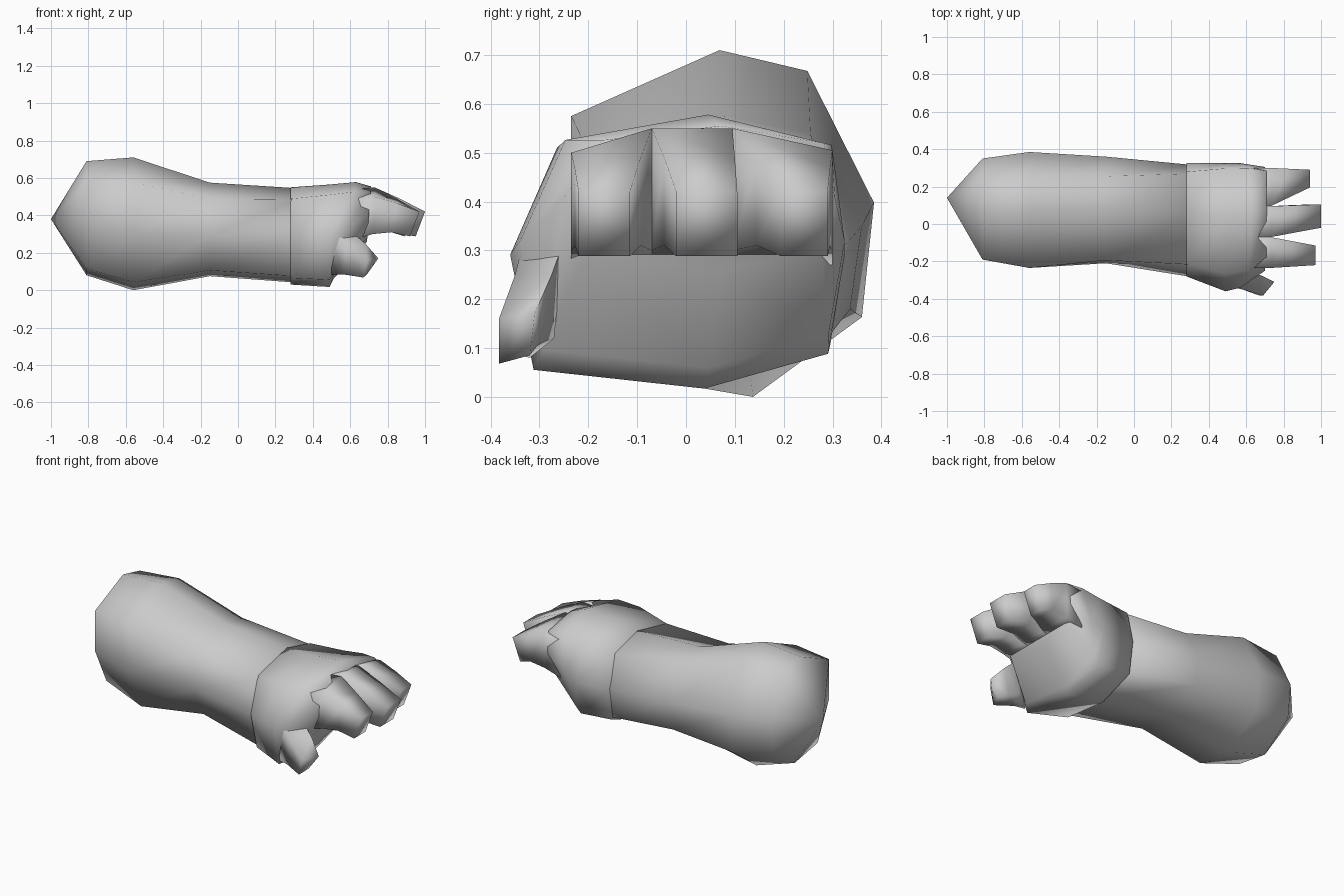
import bpy, bmesh, math

if "Cube" in bpy.data.objects:
    bpy.data.objects.remove(bpy.data.objects["Cube"])

# Normalised cross-sections (y, z), going round from the top towards +y
ARM = [(.49, 1), (.78, .94), (1, .56), (.96, .23), (.6, 0), (.2, .06), (0, .42), (0, .81)]
HAND = [(.58, 1), (.96, .88), (1, .5), (.95, .13), (.58, 0), (.07, .07), (0, .5), (.14, .9)]


def ring(x, y0, y1, z0, z1, t, lean=0.0):
    """Section at x, blended from ARM to HAND; lean shifts the top forward and the bottom back."""
    pts = []
    for a, h in zip(ARM, HAND):
        u, v = a[0] + (h[0] - a[0]) * t, a[1] + (h[1] - a[1]) * t
        pts.append((x + lean * (v - .5), y0 + (y1 - y0) * u, z0 + (z1 - z0) * v))
    return pts


def loft(name, rings, apex=None, smooth=89):
    bm = bmesh.new()
    loops = [[bm.verts.new(p) for p in r] for r in rings]
    n = len(loops[0])
    for a, b in zip(loops, loops[1:]):
        for i in range(n):
            j = (i + 1) % n
            bm.faces.new((a[i], a[j], b[j], b[i]))
    if apex:
        tip = bm.verts.new(apex)
        for i in range(n):
            bm.faces.new((loops[0][i], tip, loops[0][(i + 1) % n]))
    else:
        bm.faces.new(loops[0])
    bm.faces.new(loops[-1])
    bmesh.ops.recalc_face_normals(bm, faces=bm.faces)
    mesh = bpy.data.meshes.new(name)
    bm.to_mesh(mesh)
    bm.free()
    ob = bpy.data.objects.new(name, mesh)
    bpy.context.collection.objects.link(ob)
    bpy.ops.object.select_all(action='DESELECT')
    ob.select_set(True)
    bpy.context.view_layer.objects.active = ob
    bpy.ops.object.shade_smooth_by_angle(angle=math.radians(smooth))
    return ob


# Forearm, closed to a point at the elbow
loft("forearm", [
    ring(-.81, -.19, .35, .08, .69, 0),
    ring(-.56, -.235, .385, 0, .71, 0),
    ring(-.15, -.21, .36, .075, .575, .2),
    ring(.32, -.285, .315, .04, .545, .8),
], apex=(-1, .14, .38))

# Palm, slightly larger than the wrist, sloping up to the knuckles
loft("palm", [
    ring(.28, -.28, .325, .03, .55, .8),
    ring(.49, -.36, .325, .017, .565, 1),
    ring(.57, -.34, .325, .06, .578, 1, .12),
    ring(.70, -.25, .305, .26, .555, 1, .02),
])


# Three fingers: root, knuckle, middle and tip rings; tops slope across the hand
def finger(name, base, tip, dx, z_near, z_far):
    mid = [(a + b) / 2 for a, b in zip(base, tip)]

    def quad(y, xt, zt, xb, zb, k):
        return [(xt, y[0], zt + k * (z_near - .55)), (xt, y[1], zt + k * (z_far - .55)),
                (xb, y[1], zb), (xb, y[0], zb)]
    loft(name, [
        quad(base, .62, .54, .62, .27, 1),
        quad(base, .73, .55, .72, .30, 1),
        quad(mid, .86 + dx / 2, .49, .82, .31, .5),
        quad(tip, .99 + dx, .42, .94 + dx, .288, 0),
    ], smooth=120)


finger("finger_near", (-.235, -.07), (-.22, -.115), -.02, .50, .55)
finger("finger_middle", (-.07, .095), (-.02, .105), .01, .55, .55)
finger("finger_far", (.095, .30), (.195, .29), -.05, .55, .505)

# Thumb
loft("thumb", [
    [(.60, -.25, .32), (.49, -.33, .33), (.50, -.32, .08), (.58, -.27, .12)],
    [(.68, -.275, .25), (.58, -.35, .25), (.56, -.34, .085), (.63, -.30, .11)],
    [(.75, -.31, .17), (.69, -.383, .16), (.67, -.383, .068), (.69, -.32, .085)],
], smooth=120)
